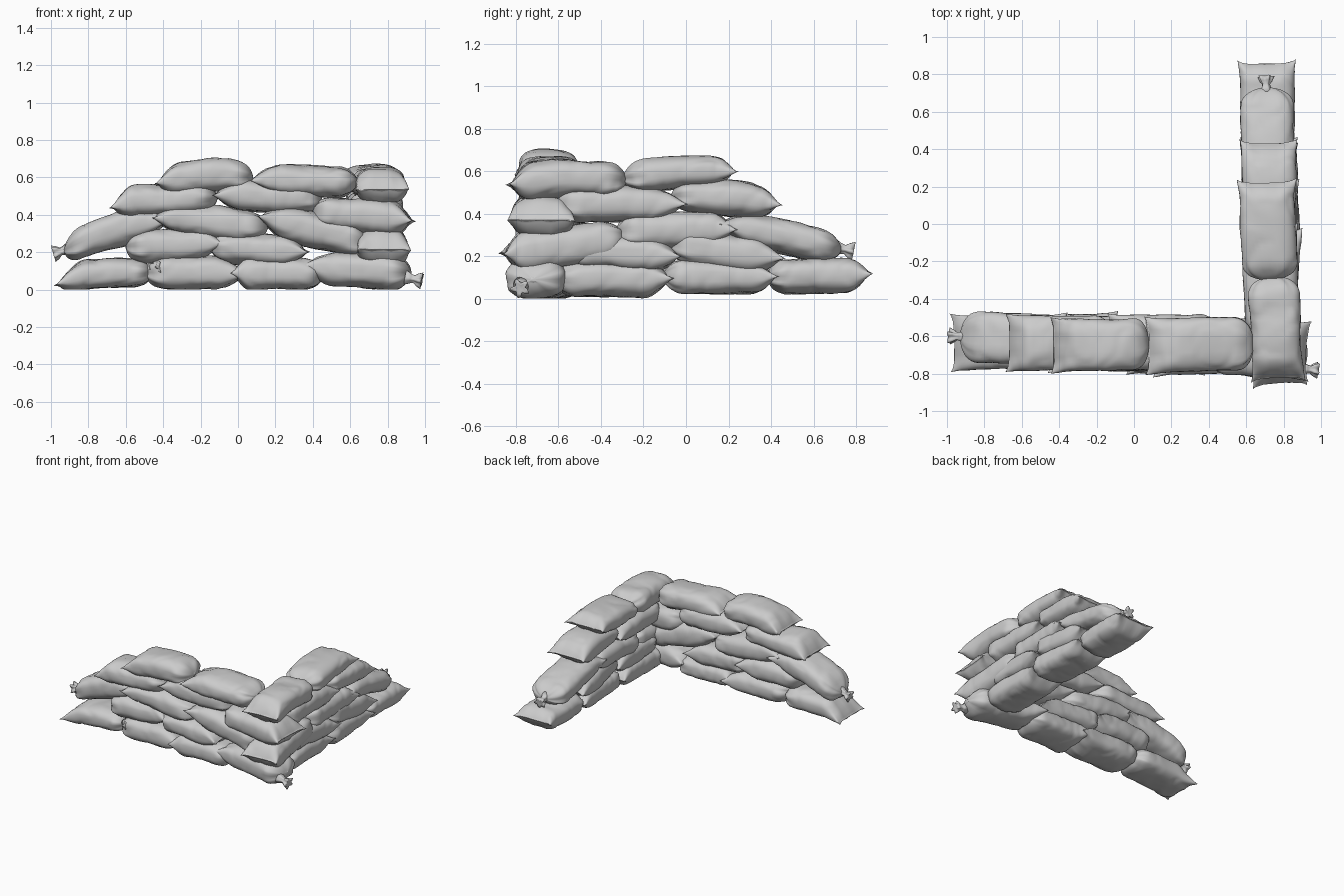
import bpy, bmesh, math, random
from mathutils import Vector, noise

if "Cube" in bpy.data.objects:
    bpy.data.objects.remove(bpy.data.objects["Cube"])

random.seed(4)
UP = Vector((0, 0, 1))
N_LEN, N_RING = 44, 40


def spow(v, e):
    return math.copysign(abs(v) ** e, v)


def loft(name, rings):
    """Skin a list of closed rings and cap both ends."""
    bm = bmesh.new()
    vr = [[bm.verts.new(p) for p in r] for r in rings]
    n = len(vr[0])
    for a, b in zip(vr, vr[1:]):
        for i in range(n):
            bm.faces.new((a[i], a[(i + 1) % n], b[(i + 1) % n], b[i]))
    bm.faces.new(vr[0][::-1])
    bm.faces.new(vr[-1])
    bmesh.ops.recalc_face_normals(bm, faces=bm.faces)
    me = bpy.data.meshes.new(name)
    bm.to_mesh(me)
    bm.free()
    ob = bpy.data.objects.new(name, me)
    bpy.context.collection.objects.link(ob)
    me.shade_smooth()
    return ob


def knot(name, base, direction, size=1.0):
    """Tied neck that flares into a ruffled star."""
    f = Vector(direction).normalized()
    side = f.cross(UP).normalized()
    up = side.cross(f)
    rings = []
    for d, r, star in ((-.03, .04, 0), (0, .024, .1), (.018, .02, .1), (.035, .03, .2),
                       (.06, .036, .35), (.058, .02, .3)):
        ring = []
        for i in range(30):
            a = math.tau * i / 30
            q = r * size * (1 + star * math.cos(5 * a + .6))
            ring.append(Vector(base) + f * d * size + side * q * math.cos(a) + up * q * math.sin(a))
        rings.append(ring)
    loft(name, rings)


def sandbag(name, sewn, tied, H=.175, W=.30, drop=.0, bulge=.0, taper=.3, tail=False):
    """Filled bag: flat sewn seam at one end, rounded gathered end at the other."""
    p0, p1 = Vector(sewn), Vector(tied)
    f = (p1 - p0).normalized()
    side = f.cross(UP).normalized()
    seed = Vector([random.uniform(-50, 50) for _ in range(3)])
    ph = random.uniform(0, 6)
    rings = []
    for k in range(N_LEN + 1):
        t = (1 - math.cos(math.pi * k / N_LEN)) / 2
        s = 1 - t
        c = p0.lerp(p1, t)
        a = max(0, 1 - t / taper)
        b = max(0, 1 - s / .24)
        b2 = max(0, 1 - s / .20)
        h = H * max(.05, (1 - a ** 2) ** .85) * max(.12, (1 - b ** 2.2) ** .55)
        w = W * (.95 + .09 * a ** 3) * max(.1, (1 - b2 ** 2.4) ** .5)
        c.z += bulge * math.sin(math.pi * t) - drop * a ** 1.5
        ring = []
        for i in range(N_RING):
            ang = math.tau * i / N_RING
            u = spow(math.cos(ang), .7)
            v = spow(math.sin(ang), .72)
            fold = 1 + .07 * math.sin(7 * ang + ph) * b + .03 * math.sin(11 * ang) * b
            pleat = .008 * math.sin(9 * u + ph) * a * (1 - a * .5)
            p = c + side * (u * w / 2 * fold) + UP * (v * h / 2 * fold + pleat)
            p -= f * (.022 * abs(u) ** 5 * a ** 4)
            # lumpy filling and creased cloth
            crease = max(0, .25 - abs(noise.noise(p * 9 + seed * 2)))
            n = noise.noise(p * 5 + seed) * .016 + .004 - .02 * crease
            p += (side * u * .7 + UP * v) * n * (1 - a ** 3) * (1 - b ** 3)
            p.z = max(p.z, 0)
            ring.append(p)
        rings.append(ring)
    loft(name, rings)
    if tail:
        knot(name + "_knot", p1, f)


# Front wall, runs along x: (sewn x, z), (tied x, z), y, options
front = [
    # course 1
    ((-.96, .075), (-.46, .09), -.63, dict(H=.155, drop=.05)),
    ((.03, .085), (-.50, .09), -.64, dict(H=.165)),
    ((-.02, .09), (.46, .085), -.65, dict(H=.16, taper=.2)),
    # course 2
    ((-.10, .25), (-.60, .23), -.63, dict(H=.18)),
    ((.36, .20), (-.15, .235), -.65, dict(H=.165, taper=.26)),
    # course 3
    ((-.38, .37), (-.93, .21), -.61, dict(H=.18, W=.28, bulge=.03, tail=True)),
    ((-.44, .385), (.16, .335), -.64, dict(H=.17)),
    ((.12, .385), (.70, .245), -.66, dict(H=.19)),
    # course 4
    ((-.665, .47), (-.11, .49), -.635, dict(H=.155, drop=.03, taper=.2)),
    ((-.12, .505), (.45, .485), -.63, dict(H=.165)),
    # course 5
    ((-.425, .585), (.08, .60), -.645, dict(H=.17, W=.29, bulge=.02, drop=.02, taper=.24)),
    ((.08, .585), (.64, .575), -.645, dict(H=.16, bulge=.005)),
]
for i, ((xa, za), (xb, zb), y, o) in enumerate(front):
    dy = random.uniform(-.01, .01)
    sandbag(f"front_bag_{i + 1}", (xa, y + dy, za), (xb, y - dy, zb), **o)

# Side wall, runs along y: (sewn y, z), (tied y, z), x, options
side_wall = [
    # course 1
    ((-.08, .095), (-.62, .095), .73, dict(H=.17, taper=.22)),
    ((.41, .10), (-.11, .105), .73, dict(H=.16, taper=.22)),
    ((.855, .11), (.38, .105), .715, dict(H=.16, drop=-.01, taper=.22)),
    # course 2
    ((-.04, .20), (-.56, .225), .74, dict(H=.165)),
    ((.44, .19), (-.08, .25), .73, dict(H=.175)),
    # course 3
    ((.17, .35), (.73, .235), .715, dict(H=.16, W=.29, tail=True)),
    ((.22, .325), (-.33, .315), .73, dict(H=.17, taper=.22)),
    # course 4
    ((-.02, .445), (-.62, .44), .73, dict(H=.165)),
    ((.43, .445), (-.07, .48), .725, dict(H=.16, W=.295, bulge=.015, taper=.25)),
    # course 5
    ((.22, .60), (-.30, .565), .72, dict(H=.145, W=.31, bulge=.01, taper=.2)),
]
for i, ((ya, za), (yb, zb), x, o) in enumerate(side_wall):
    dx = random.uniform(-.01, .01)
    sandbag(f"side_bag_{i + 1}", (x + dx, ya, za), (x - dx, yb, zb), **o)

# Corner bags, alternating direction course by course
sandbag("corner_bag_1", (.37, -.64, .12), (.925, -.72, .09), H=.18, W=.29)
sandbag("corner_bag_2", (.78, -.85, .215), (.74, -.28, .275), H=.19, W=.28, taper=.18)
sandbag("corner_bag_3", (.92, -.68, .37), (.40, -.65, .41), H=.18, W=.31, taper=.22)
sandbag("corner_bag_4", (.77, -.82, .535), (.745, -.28, .555), H=.17, W=.28, bulge=.02, taper=.2)

# Loose tied ends poking out of the lower courses
knot("corner_knot", (.925, -.775, .06), (1, -.1, -.2))
knot("front_knot", (-.44, -.745, .12), (.6, -.7, .1), .7)
